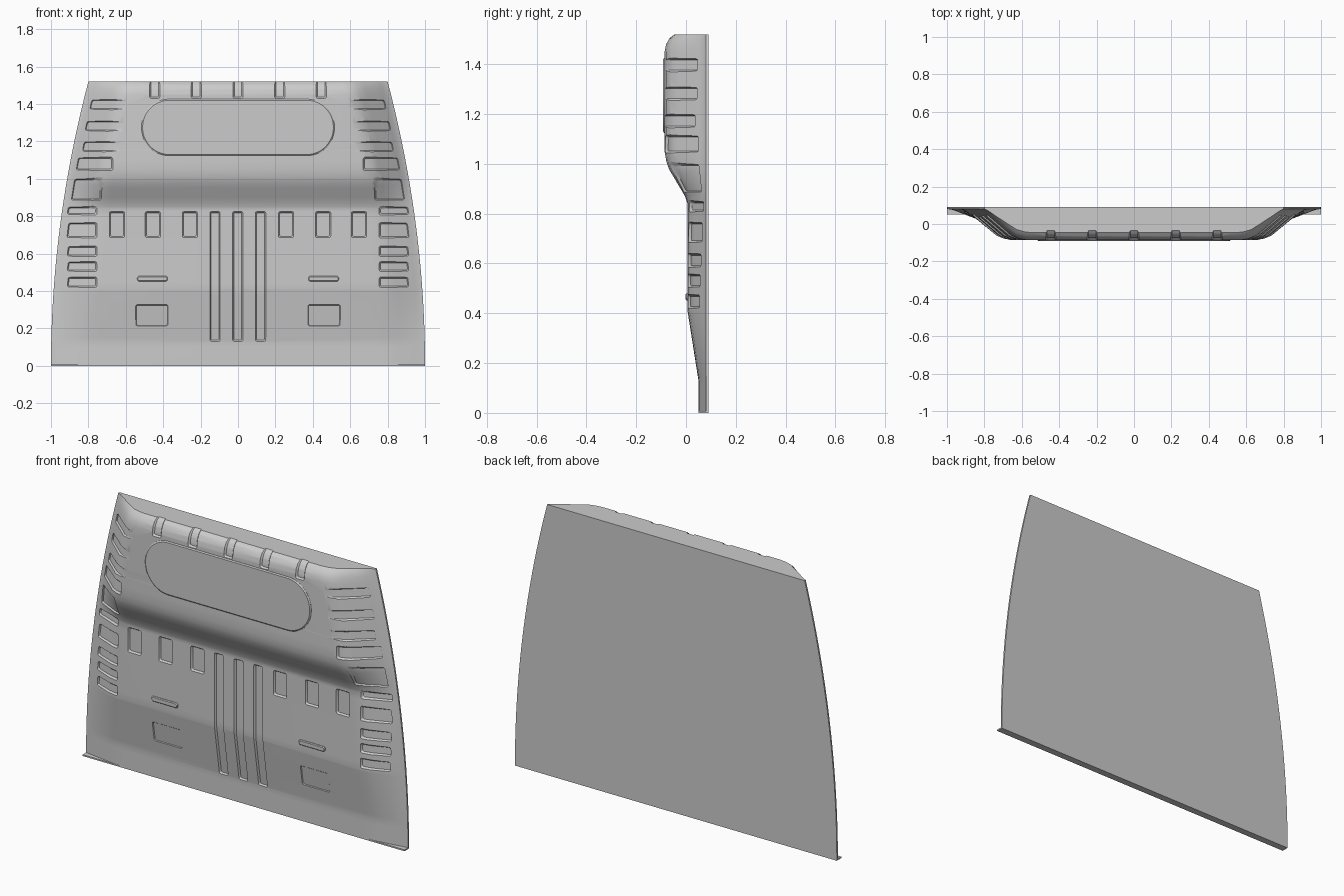
import bpy, bmesh, math

if "Cube" in bpy.data.objects:
    bpy.data.objects.remove(bpy.data.objects["Cube"])

H = 1.52
BACK = 0.09
# centre profile (z, y) and side fall-off (distance from outline, fraction of depth)
PROFILE = [(0, .05), (.13, .05), (.41, .006), (.84, .006), (.87, -.004), (.98, -.069),
           (1.01, -.079), (1.05, -.086), (1.45, -.086), (1.48, -.08), (1.505, -.066), (H, -.046)]
EDGE = [(0, 0), (.02, .07), (.06, .29), (.17, .86), (.21, .96), (.25, 1)]


def lerp(pts, t):
    for (a, p), (b, q) in zip(pts, pts[1:]):
        if t <= b:
            return p + (q - p) * max(0, t - a) / (b - a)
    return pts[-1][1]


def half_width(z):
    return 1 - .2 * (min(z, H) / H) ** 2


def surface(x, z):
    f = 1 if z < .0082 else lerp(EDGE, half_width(z) - abs(x))
    return .08 + (lerp(PROFILE, z) - .08) * f


def slab(bm, rows, flat, flare=0, dy=0):
    """Grid of points closed by optional flared walls and a flat face at y = flat."""
    g = [[bm.verts.new(p) for p in r] for r in rows]
    for a, b in zip(g, g[1:]):
        for i in range(len(a) - 1):
            bm.faces.new((a[i], a[i + 1], b[i + 1], b[i]))
    loop = g[0] + [r[-1] for r in g[1:]] + g[-1][-2::-1] + [r[0] for r in g[-2:0:-1]]
    xs, zs = [v.co.x for v in loop], [v.co.z for v in loop]
    cx, cz = (min(xs) + max(xs)) / 2, (min(zs) + max(zs)) / 2
    sx, sz = 1 + 2 * flare / (max(xs) - min(xs)), 1 + 2 * flare / (max(zs) - min(zs))

    def wall(loop, new):
        for i in range(len(loop)):
            j = (i + 1) % len(loop)
            bm.faces.new((loop[i], loop[j], new[j], new[i]))
        return new
    if flare:
        loop = wall(loop, [bm.verts.new((cx + (v.co.x - cx) * sx, v.co.y + dy,
                                         cz + (v.co.z - cz) * sz)) for v in loop])
    loop = wall(loop, [bm.verts.new((v.co.x, flat, v.co.z)) for v in loop])
    bm.faces.new(loop)


def rounded(x0, x1, z0, z1, r, yfun, cols=2, arc=4, lean=False, sign=1, mid=1):
    """Rows of a rounded rectangle; lean makes the outer end follow the outline."""
    ang = [math.pi / 2 * k / arc for k in range(arc + 1)]
    low = [(z0 + r * (1 - math.cos(a)), r * (1 - math.sin(a))) for a in ang]
    high = [(z0 + z1 - z, i) for z, i in reversed(low)]
    za, zb = low[-1][0], high[0][0]
    between = [(za + (zb - za) * k / mid, 0) for k in range(1, mid)]
    rows = []
    for z, inset in low + between + high:
        b = x1 + (half_width(z) - half_width((z0 + z1) / 2) if lean else 0) - inset
        a = x0 + inset
        pts = [(a + (b - a) * k / cols, k / cols) for k in range(cols + 1)]
        rows.append([(sign * x, yfun(x, z, t), z) for x, t in pts])
    return rows


def finish(name, bm):
    bmesh.ops.recalc_face_normals(bm, faces=bm.faces)
    me = bpy.data.meshes.new(name)
    bm.to_mesh(me)
    bm.free()
    ob = bpy.data.objects.new(name, me)
    bpy.context.collection.objects.link(ob)
    return ob


def smooth(ob):
    bpy.ops.object.select_all(action='DESELECT')
    ob.select_set(True)
    bpy.context.view_layer.objects.active = ob
    bpy.ops.object.shade_smooth_by_angle(angle=math.radians(28))


# main panel with flat back and bottom lip
zs = sorted({round(z, 4) for z, _ in PROFILE} | {.008, .0085}
            | {round(.05 * k, 4) for k in range(1, 30)})
ds = [0, .01, .02, .04, .06, .09, .13, .17, .19, .21, .23, .25]
rows = []
for z in zs:
    w = half_width(z)
    xs = [-(w - d) for d in ds] + [w - d for d in reversed(ds)]
    rows.append([(x, surface(x, z), z) for x in xs])
bm = bmesh.new()
slab(bm, rows, BACK)
panel = finish("panel", bm)

# recess cutters following the front surface
cut = bmesh.new()


def recess(x0, x1, z0, z1, sign=1, depth=.01, fade=False, lean=False, cols=2, mid=1):
    def floor(x, z, t):
        k = min(1, t * 2.2) if fade else 1
        return surface(x, z) - .003 + (depth + .003) * k
    m = .007
    slab(cut, rounded(x0 + m, x1 - m, z0 + m, z1 - m, .008, floor, cols, 3, lean, sign, mid),
         -.3, .014, -.02)


for s in (-1, 1):
    # small side pockets
    for z0, z1 in [(.42, .475), (.505, .557), (.585, .64), (.685, .765), (.808, .85)]:
        recess(.755, .912, z0, z1, s, lean=True, cols=8)
    recess(.73, .885, .885, 1.0, s, lean=True, cols=8, mid=6)
    recess(.67, .862, 1.045, 1.115, s, lean=True, cols=10, mid=2)
    # long side flutes fading towards the window
    for x0, x1, z0, z1 in [(.6, .83, 1.145, 1.2), (.59, .815, 1.255, 1.31), (.57, .79, 1.37, 1.425)]:
        recess(x0, x1, z0, z1, s, fade=True, lean=True, cols=12, mid=2)
    # row of upright pockets and lower plates
    for x in (.257, .455, .647):
        recess(x - .041, x + .041, .685, .825, s)
    recess(.37, .55, .21, .33, s, depth=.005)
# long centre grooves and grooves over the top edge
for x in (-.123, -.001, .121):
    recess(x - .028, x + .028, .13, .825, mid=20)
for x in (-.445, -.223, 0, .223, .445):
    recess(x - .027, x + .027, 1.43, 1.56, mid=16)
cutter = finish("recess_cutter", cut)
cutter.hide_render = True

mod = panel.modifiers.new("recesses", 'BOOLEAN')
mod.object = cutter
mod.operation = 'DIFFERENCE'
mod.solver = 'EXACT'
bpy.context.view_layer.objects.active = panel
bpy.ops.object.modifier_apply(modifier=mod.name)
bpy.data.objects.remove(cutter)
smooth(panel)

# raised window
bm = bmesh.new()
slab(bm, rounded(-.51, .51, 1.13, 1.42, .143, lambda x, z, t: -.092, 1, 12), -.06, .006, .005)
smooth(finish("window", bm))

# raised slim handles
for s, side in ((-1, "left"), (1, "right")):
    bm = bmesh.new()
    slab(bm, rounded(.38, .535, .456, .476, .0095, lambda x, z, t: -.002, 1, 5, sign=s), .03, .004, .004)
    smooth(finish("handle_" + side, bm))
